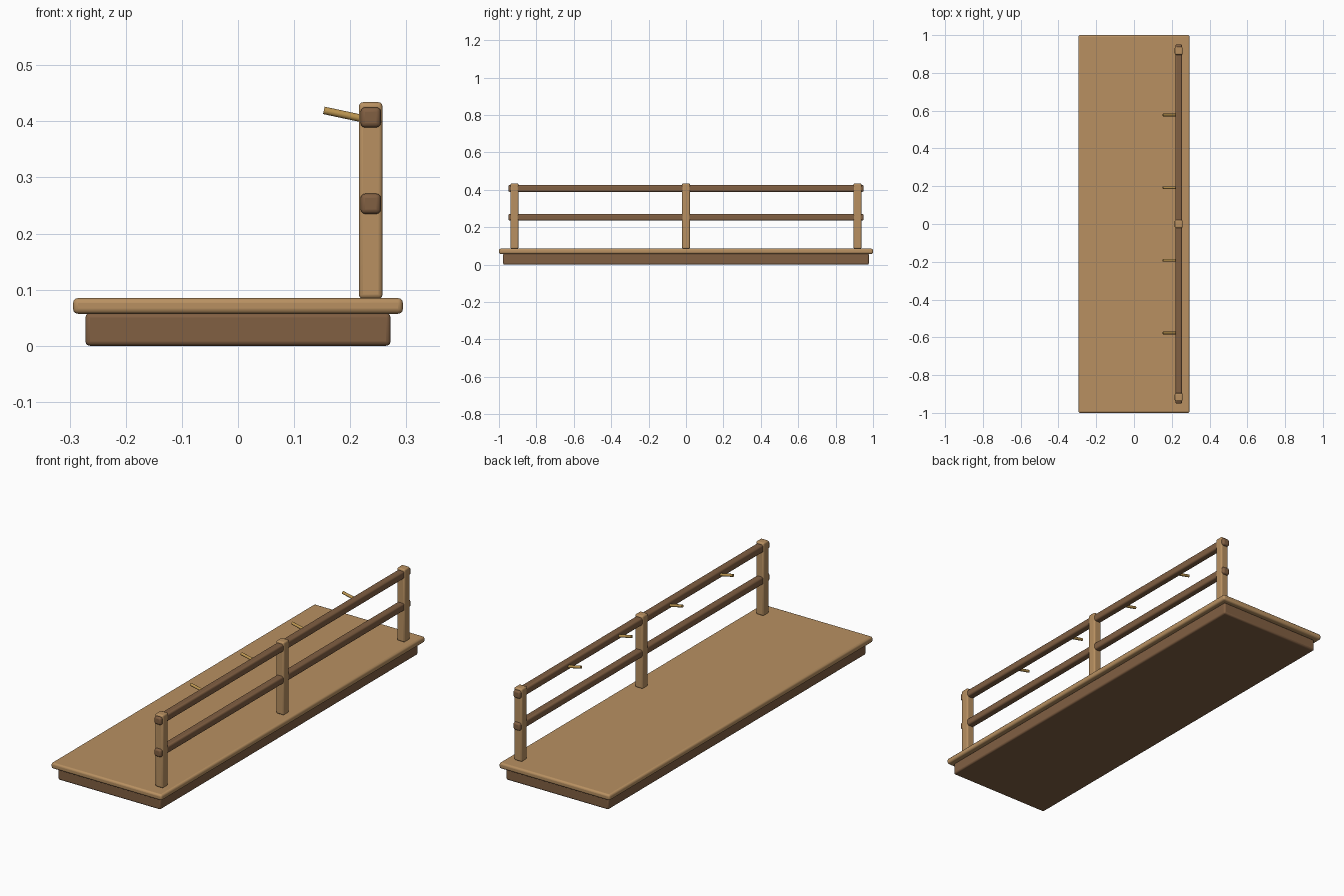
import bpy, math
from mathutils import Vector

if "Cube" in bpy.data.objects:
    bpy.data.objects.remove(bpy.data.objects["Cube"])


def material(name, rgb):
    m = bpy.data.materials.new(name)
    m.diffuse_color = (*rgb, 1)
    m.use_nodes = True
    m.node_tree.nodes["Principled BSDF"].inputs["Base Color"].default_value = m.diffuse_color
    return m


TAN = material("light wood", (0.48, 0.28, 0.12))
BROWN = material("dark wood", (0.22, 0.115, 0.055))
GOLD = material("brass peg", (0.50, 0.30, 0.08))


def finish(ob, name, mat, bevel=0, segments=3):
    ob.name = name
    ob.data.materials.append(mat)
    if bevel:
        b = ob.modifiers.new("rounded edges", 'BEVEL')
        b.width = bevel
        b.segments = segments
    bpy.ops.object.shade_smooth_by_angle(angle=math.radians(35))


def box(name, lo, hi, mat, bevel):
    lo, hi = Vector(lo), Vector(hi)
    bpy.ops.mesh.primitive_cube_add(size=1, location=(lo + hi) / 2)
    ob = bpy.context.object
    ob.scale = hi - lo
    bpy.ops.object.transform_apply(location=False, rotation=False, scale=True)
    finish(ob, name, mat, bevel)


# Platform
box("base", (-0.272, -0.978, 0), (0.272, 0.978, 0.058), BROWN, 0.008)
box("deck", (-0.294, -1, 0.057), (0.294, 1, 0.085), TAN, 0.009)

# Railing posts
X = 0.2365
for i, y in enumerate((-0.917, 0, 0.917)):
    box(f"post_{i + 1}", (X - 0.021, y - 0.021, 0.084), (X + 0.021, y + 0.021, 0.434), TAN, 0.007)

# Long rails running through the posts
for name, z in (("lower_rail", 0.253), ("upper_rail", 0.407)):
    box(name, (X - 0.018, -0.95, z - 0.018), (X + 0.018, 0.95, z + 0.018), BROWN, 0.008)

# Tilted pegs on the inner side of the upper rail
tip, root = Vector((0.153, 0, 0.4195)), Vector((0.228, 0, 0.4035))
for i in range(4):
    y = -0.577 + i * 0.3847
    d = root - tip
    bpy.ops.mesh.primitive_cylinder_add(vertices=12, radius=0.0067, depth=d.length,
                                        location=(tip + root) / 2 + Vector((0, y, 0)),
                                        rotation=d.to_track_quat('Z', 'Y').to_euler())
    finish(bpy.context.object, f"peg_{i + 1}", GOLD)
